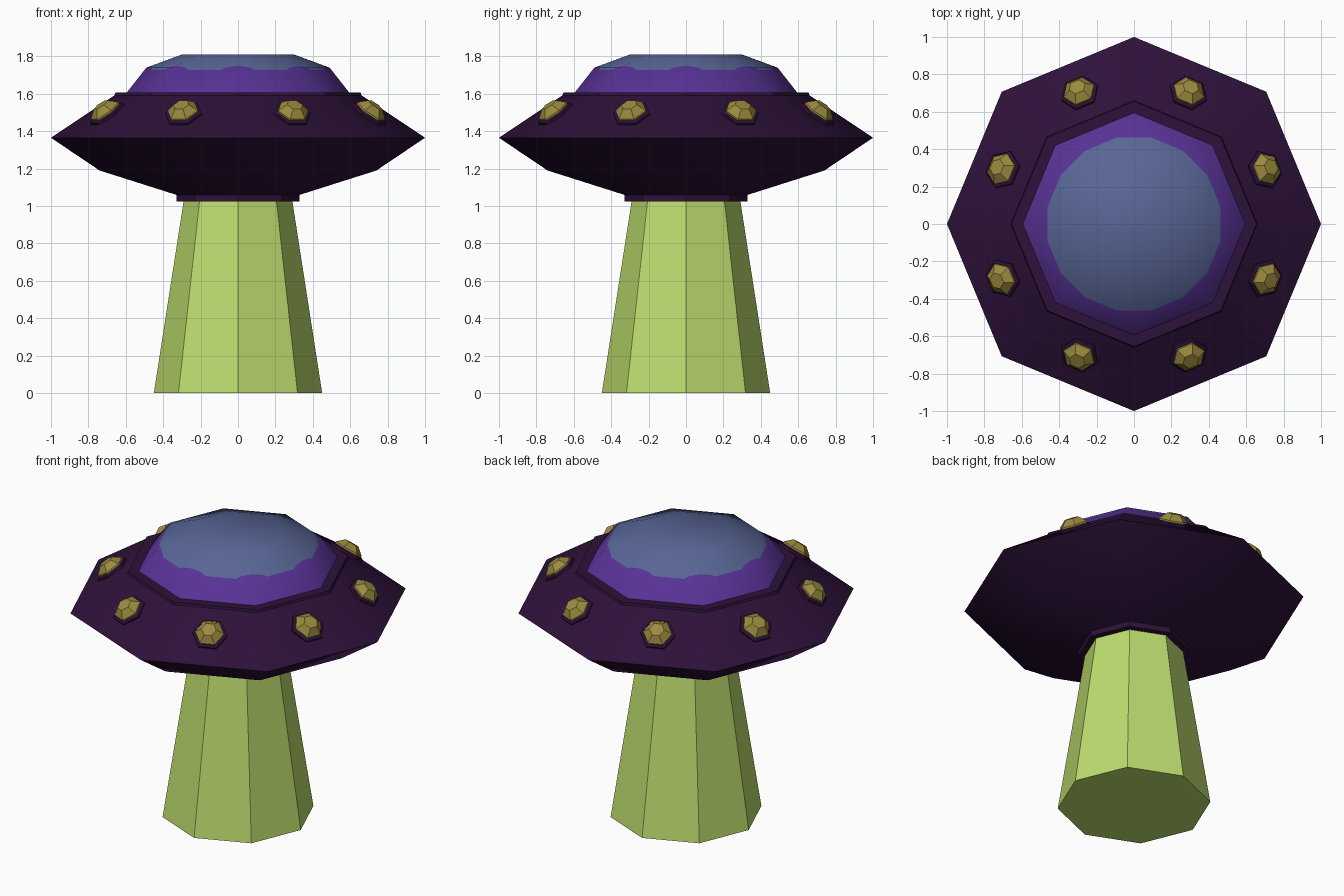
import bpy, bmesh
from math import cos, sin, tau, radians
from mathutils import Vector, Matrix

cube = bpy.data.objects.get("Cube")
if cube:
    bpy.data.objects.remove(cube)


def material(name, rgb):
    m = bpy.data.materials.new(name)
    m.use_nodes = True
    m.diffuse_color = (*rgb, 1)
    m.node_tree.nodes["Principled BSDF"].inputs["Base Color"].default_value = (*rgb, 1)
    return m


DARK = material("dark plum", (0.027, 0.0056, 0.041))
PURPLE = material("purple", (0.098, 0.032, 0.305))
BLUE = material("glass blue", (0.098, 0.133, 0.305))
GOLD = material("gold", (0.328, 0.254, 0.048))
GREEN = material("beam green", (0.51, 0.72, 0.155))


def lathe(profile, sides, cap_bottom=True):
    """Stack of polygon rings from (radius, height) pairs, bottom to top."""
    bm = bmesh.new()
    rings = [[bm.verts.new((r * cos(tau * k / sides), r * sin(tau * k / sides), z))
              for k in range(sides)] for r, z in profile]
    for low, high in zip(rings, rings[1:]):
        for k in range(sides):
            n = (k + 1) % sides
            bm.faces.new((low[k], low[n], high[n], high[k]))
    bm.faces.new(rings[-1])
    if cap_bottom:
        bm.faces.new(rings[0][::-1])
    return bm


def finish(bm, name, *mats, smooth=False, matrix=None):
    mesh = bpy.data.meshes.new(name)
    bm.to_mesh(mesh)
    bm.free()
    for m in mats:
        mesh.materials.append(m)
    ob = bpy.data.objects.new(name, mesh)
    bpy.context.collection.objects.link(ob)
    if matrix:
        ob.matrix_world = matrix
    if smooth:
        bpy.ops.object.select_all(action='DESELECT')
        ob.select_set(True)
        bpy.context.view_layer.objects.active = ob
        bpy.ops.object.shade_smooth_by_angle(angle=radians(30))
    return ob


# Tractor beam
finish(lathe([(0.45, 0), (0.29, 1.03)], 8), "beam", GREEN)

# Saucer hull with its lower collar and upper lip
finish(lathe([(0.33, 1.025), (0.33, 1.06), (0.74, 1.19), (1.0, 1.365),
              (0.66, 1.592), (0.655, 1.607), (0.595, 1.607)], 8),
       "hull", DARK, smooth=True)

# Dome: round glass area cut into the eight-sided shell
dome = lathe([(0.6, 1.6), (0.49, 1.74), (0.3, 1.81)], 8, cap_bottom=False)
GLASS = 0.462
dirs = [Vector((cos(tau * k / 16), sin(tau * k / 16), 0)) for k in range(16)]
for d in dirs:
    bmesh.ops.bisect_plane(dome, geom=dome.verts[:] + dome.edges[:] + dome.faces[:],
                           plane_co=d * GLASS, plane_no=d, dist=1e-5)
for f in dome.faces:
    f.smooth = True
    centre = f.calc_center_median()
    f.material_index = int(all(centre.dot(d) < GLASS for d in dirs))
dome = finish(dome, "dome", PURPLE, BLUE)
dome.data.normals_split_custom_set_from_vertices(
    [(v.co - Vector((0, 0, 1.1))).normalized() for v in dome.data.vertices])

# Eight lamps, one centred on each upper hull facet
tilt = Matrix.Rotation(radians(36.5), 4, 'Y')
for k in range(8):
    place = (Matrix.Rotation(tau * (k + 0.5) / 8, 4, 'Z')
             @ Matrix.Translation((0.755, 0, 1.488)) @ tilt
             @ Matrix.Rotation(tau / 12, 4, 'Z'))
    finish(lathe([(0.105, -0.02), (0.105, 0.012), (0.095, 0.018)], 6),
           f"lamp_base_{k + 1}", DARK, matrix=place)
    finish(lathe([(0.088, 0.01), (0.088, 0.028), (0.045, 0.066)], 6),
           f"lamp_{k + 1}", GOLD, matrix=place)
